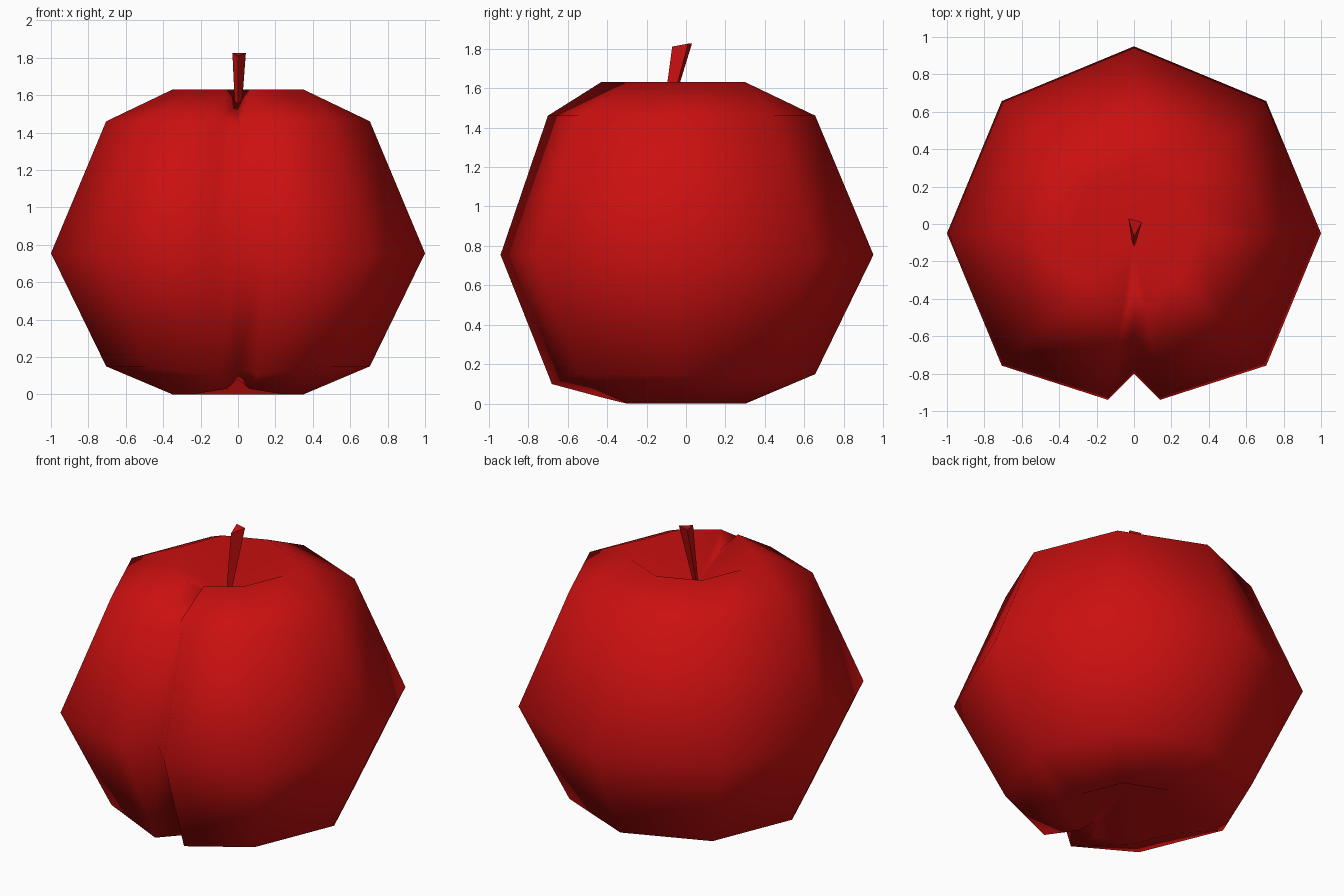
import bpy, bmesh
from math import sin, cos, pi

cube = bpy.data.objects.get("Cube")
if cube:
    bpy.data.objects.remove(cube, do_unlink=True)

# One red for the whole fruit
red = bpy.data.materials.new("fruit_red")
red.use_nodes = True
red.diffuse_color = (0.6, 0.005, 0.005, 1)
red.node_tree.nodes["Principled BSDF"].inputs["Base Color"].default_value = red.diffuse_color

CENTRE_Y = -0.05


def add_object(name, bm):
    bmesh.ops.recalc_face_normals(bm, faces=bm.faces[:])
    mesh = bpy.data.meshes.new(name)
    bm.to_mesh(mesh)
    bm.free()
    mesh.materials.append(red)
    obj = bpy.data.objects.new(name, mesh)
    bpy.context.collection.objects.link(obj)
    return obj


def bridge(bm, lower, upper):
    n = len(lower)
    for i in range(n):
        j = (i + 1) % n
        bm.faces.new((lower[i], lower[j], upper[j], upper[i]))


def fan(bm, ring, tip):
    for i in range(len(ring)):
        bm.faces.new((ring[i], ring[(i + 1) % len(ring)], tip))


# Fruit body: eight-sided rings whose front corner is split by a groove
# radius, height, lip half width, lip y, lip height, groove y, groove height
rings = [
    (0.35, 0.00, 0.06, -0.42, 0.03, -0.34, 0.08),
    (0.705, 0.15, 0.10, -0.68, 0.10, -0.56, 0.13),
    (1.00, 0.755, 0.14, -0.94, 0.755, -0.80, 0.755),
    (0.705, 1.46, 0.10, -0.70, 1.46, -0.59, 1.44),
    (0.35, 1.63, 0.06, -0.43, 1.63, -0.33, 1.55),
]
bm = bmesh.new()
loops = []
for radius, z, lip_x, lip_y, lip_z, groove_y, groove_z in rings:
    points = []
    for k in range(1, 8):
        a = -pi / 2 + k * pi / 4
        points.append((radius * cos(a), CENTRE_Y + radius * sin(a), z))
    points += [(-lip_x, lip_y, lip_z), (0, groove_y, groove_z), (lip_x, lip_y, lip_z)]
    loops.append([bm.verts.new(p) for p in points])
for lower, upper in zip(loops, loops[1:]):
    bridge(bm, lower, upper)

# Hollows at the bottom and around the stem
fan(bm, loops[0], bm.verts.new((0, CENTRE_Y, 0.20)))
fan(bm, loops[-1], bm.verts.new((0, CENTRE_Y - 0.03, 1.42)))
body = add_object("fruit_body", bm)
for face in body.data.polygons:
    face.use_smooth = True

# Stem: three-sided, widening upward and leaning back
bm = bmesh.new()
top = [bm.verts.new(p) for p in
       ((-0.03, 0.03, 1.825), (0.042, 0.01, 1.825), (0, -0.07, 1.81))]
base = [bm.verts.new(p) for p in
        ((-0.01, -0.10, 1.40), (0.01, -0.10, 1.40), (0, -0.125, 1.40))]
bridge(bm, base, top)
bm.faces.new(top)
bm.faces.new(base)
add_object("stem", bm)
